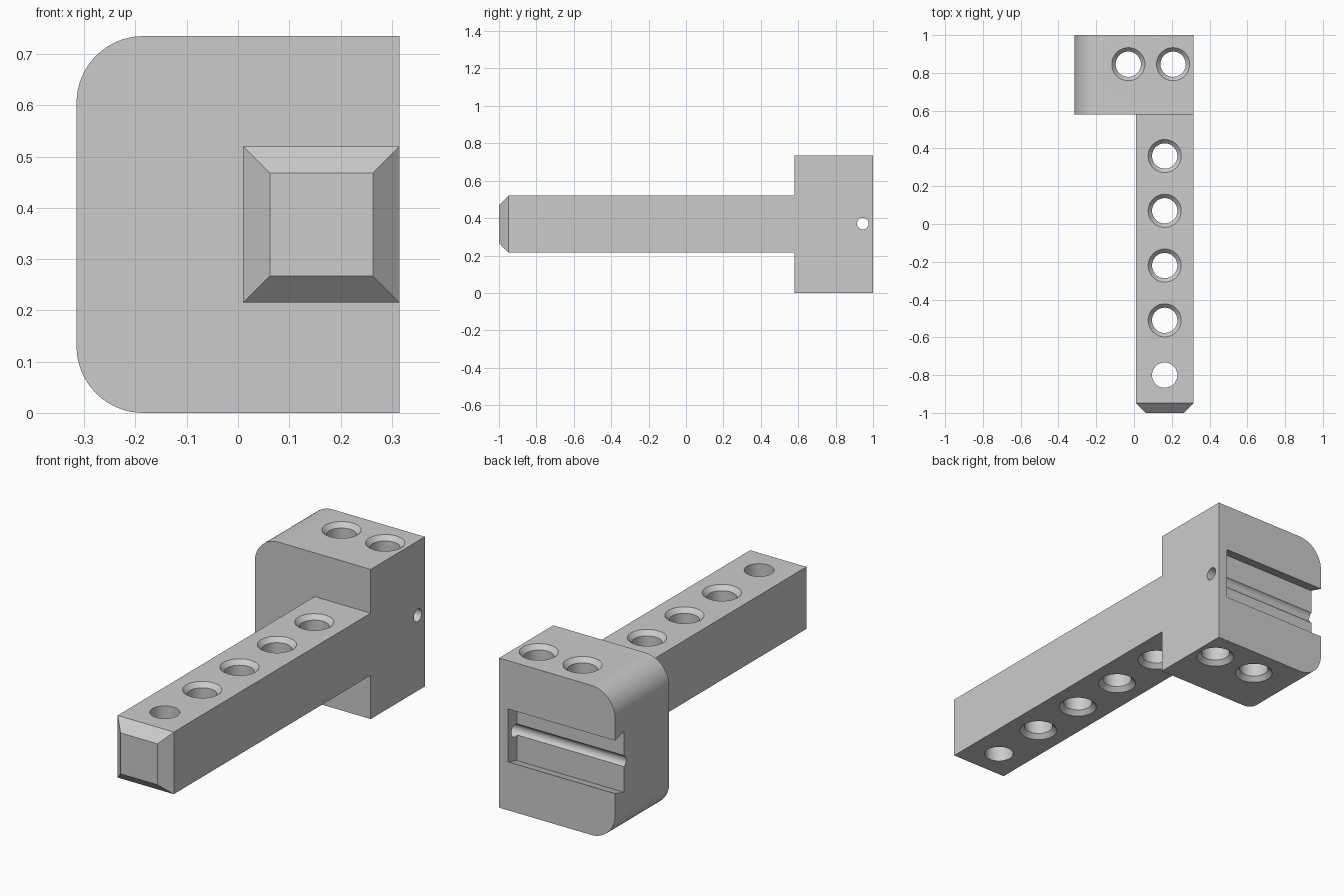
import bpy, bmesh, math
from mathutils import Vector

cube = bpy.data.objects.get("Cube")
if cube:
    bpy.data.objects.remove(cube, do_unlink=True)

grey = bpy.data.materials.new("plain_grey")
grey.use_nodes = True
colour = (0.6, 0.6, 0.6, 1)
grey.diffuse_color = colour
grey.node_tree.nodes["Principled BSDF"].inputs["Base Color"].default_value = colour

SIDE, HEIGHT = 0.315, 0.735
MID = HEIGHT / 2
HEAD_FRONT, BACK = 0.58, 1.0
BAR_X, BAR_HALF = 0.1625, 0.1525


def make_object(name, bm):
    bmesh.ops.recalc_face_normals(bm, faces=bm.faces)
    mesh = bpy.data.meshes.new(name)
    bm.to_mesh(mesh)
    bm.free()
    mesh.materials.append(grey)
    obj = bpy.data.objects.new(name, mesh)
    bpy.context.collection.objects.link(obj)
    return obj


def loft(name, rings):
    """Closed solid through rings of equal point count."""
    bm = bmesh.new()
    loops = [[bm.verts.new(p) for p in ring] for ring in rings]
    n = len(loops[0])
    for a, b in zip(loops, loops[1:]):
        for i in range(n):
            j = (i + 1) % n
            bm.faces.new((a[i], a[j], b[j], b[i]))
    bm.faces.new(loops[0])
    bm.faces.new(loops[-1])
    return make_object(name, bm)


def circle(r, n=48):
    return [(r * math.cos(math.tau * i / n), r * math.sin(math.tau * i / n)) for i in range(n)]


def rectangle(y, half):
    return [(BAR_X + sx * half, y, MID + sz * half)
            for sx, sz in ((-1, -1), (1, -1), (1, 1), (-1, 1))]


def combine(target, other, operation):
    mod = target.modifiers.new("combine", "BOOLEAN")
    mod.operation, mod.solver, mod.object = operation, "EXACT", other
    graph = bpy.context.evaluated_depsgraph_get()
    mesh = bpy.data.meshes.new_from_object(target.evaluated_get(graph))
    target.modifiers.clear()
    target.data = mesh
    bpy.data.objects.remove(other, do_unlink=True)


def drill(target, x, y, low, high, countersunk=True):
    r, wide, depth, over = 0.067, 0.087, 0.022, 0.01
    flare = wide + over if countersunk else r
    profile = ((flare, low - over), (r, low + depth), (r, high - depth), (flare, high + over))
    rings = [[(x + cx, y + cy, z) for cx, cy in circle(rad)] for rad, z in profile]
    combine(target, loft("drill", rings), "DIFFERENCE")


# Head block with two rounded edges on its right side
R = 0.13
outline = [(SIDE, 0), (SIDE, HEIGHT)]
for centre_z, start in ((HEIGHT - R, 90), (R, 180)):
    for i in range(17):
        a = math.radians(start + 90 * i / 16)
        outline.append((R - SIDE + R * math.cos(a), centre_z + R * math.sin(a)))
holder = loft("holder_body", [[(x, y, z) for x, z in outline] for y in (HEAD_FRONT, BACK)])

# Square shank with a tapered front end
shank = loft("shank", [rectangle(-1, BAR_HALF - 0.052), rectangle(-0.948, BAR_HALF),
                       rectangle(HEAD_FRONT + 0.1, BAR_HALF)])
combine(holder, shank, "UNION")

# Vertical holes: shank row (plain at the tip), then the head pair
for i in range(5):
    drill(holder, BAR_X, 0.36 - 0.29 * i, MID - BAR_HALF, MID + BAR_HALF, i < 4)
for x in (-0.03, 0.207):
    drill(holder, x, 0.846, 0, HEIGHT)

# Undercut slot in the back, open on the right side
FLOOR, MOUTH, RISE = 0.93, 0.13, 0.02
slope = RISE / (BACK - FLOOR)
outer = BACK + 0.02
section = [(FLOOR, MOUTH + RISE), (outer, MOUTH - 0.02 * slope)]
section += [(y, -h) for y, h in reversed(section)]
slot = loft("slot", [[(x, y, MID + h) for y, h in section] for x in (-SIDE - 0.05, 0.266)])
combine(holder, slot, "DIFFERENCE")

# Small cross hole that leaves a round groove in the slot floor
pin = loft("pin", [[(x, 0.945 + cy, MID + 0.003 + cz) for cy, cz in circle(0.031, 32)]
                   for x in (-SIDE - 0.1, SIDE + 0.1)])
combine(holder, pin, "DIFFERENCE")

# Single material and sharp-edged smoothing
holder.data.materials.clear()
holder.data.materials.append(grey)
for face in holder.data.polygons:
    face.material_index = 0
bpy.ops.object.select_all(action="DESELECT")
holder.select_set(True)
bpy.context.view_layer.objects.active = holder
bpy.ops.object.shade_smooth_by_angle(angle=math.radians(25))
